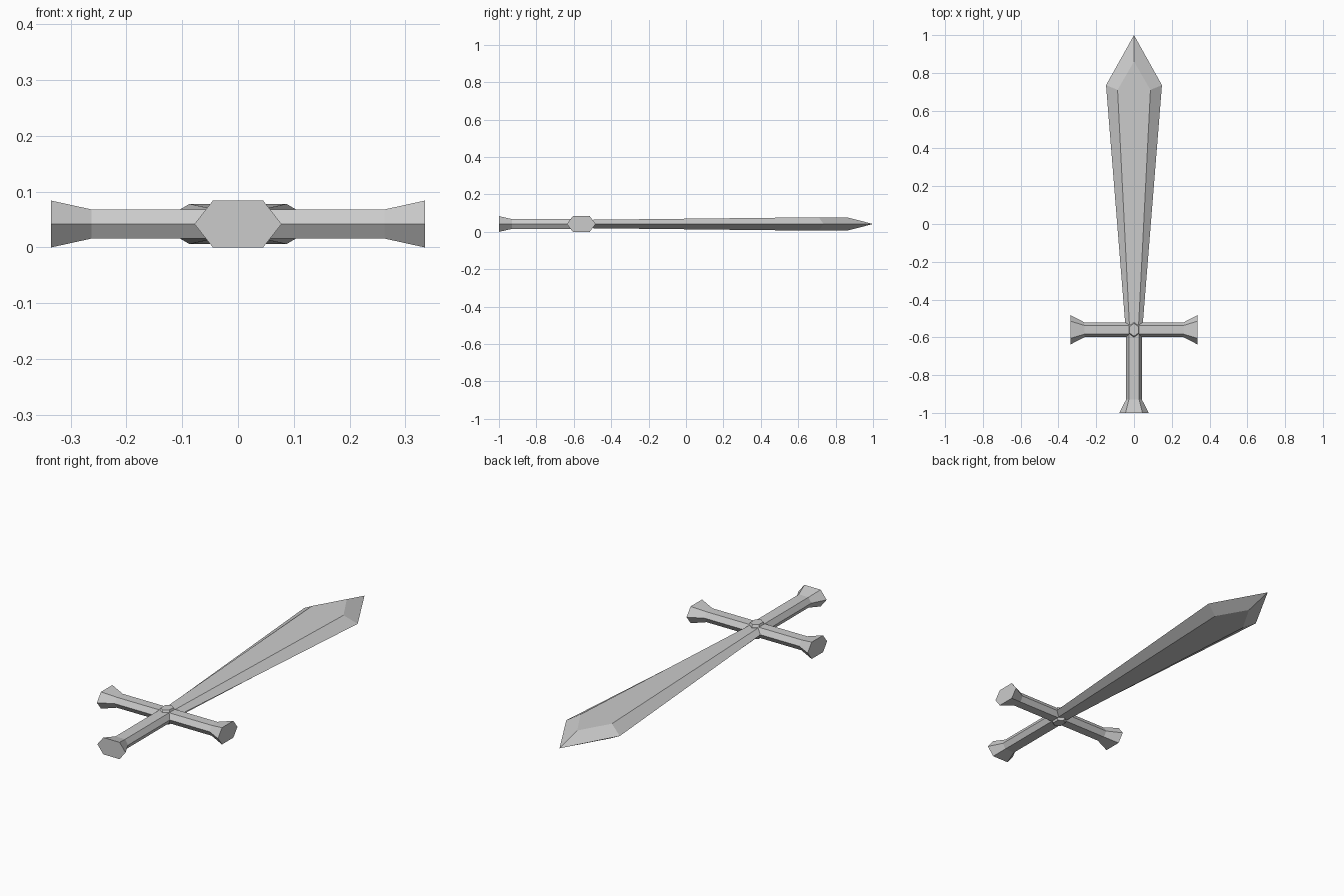
import bpy, bmesh
from mathutils import Vector, Matrix
from math import pi

cube = bpy.data.objects.get("Cube")
if cube:
    bpy.data.objects.remove(cube)

MID = 0.042        # height of the sword's middle plane
GUARD_Y = -0.56    # where guard, grip and blade meet

steel = bpy.data.materials.new("grey steel")
steel.use_nodes = True
colour = (0.6, 0.6, 0.6, 1)
steel.diffuse_color = colour
steel.node_tree.nodes["Principled BSDF"].inputs["Base Color"].default_value = colour


def finish(name, bm, matrix):
    bm.transform(matrix)
    bmesh.ops.recalc_face_normals(bm, faces=bm.faces)
    mesh = bpy.data.meshes.new(name)
    bm.to_mesh(mesh)
    bm.free()
    mesh.materials.append(steel)
    obj = bpy.data.objects.new(name, mesh)
    bpy.context.collection.objects.link(obj)


def hexagon(bm, y, wide, flat, high):
    """Six-sided ring across the y axis."""
    outline = [(wide, 0), (flat, high), (-flat, high),
               (-wide, 0), (-flat, -high), (flat, -high)]
    return [bm.verts.new((x, y, z)) for x, z in outline]


def loft(bm, sections):
    """Skin hexagon sections given as (y, wide, flat, high)."""
    rings = [hexagon(bm, *s) for s in sections]
    for a, b in zip(rings, rings[1:]):
        for i in range(6):
            j = (i + 1) % 6
            bm.faces.new((a[i], a[j], b[j], b[i]))
    bm.faces.new(rings[0])
    return rings


# Grip with a flared pommel
bm = bmesh.new()
rings = loft(bm, [(-1, 0.078, 0.045, 0.042), (-0.93, 0.042, 0.027, 0.026),
                  (GUARD_Y, 0.042, 0.027, 0.026)])
bm.faces.new(rings[-1])
finish("grip", bm, Matrix.Translation((0, 0, MID)))

# Crossguard, flared at both ends
bm = bmesh.new()
end, neck = (0.077, 0.045, 0.042), (0.039, 0.023, 0.026)
rings = loft(bm, [(-0.335, *end), (-0.262, *neck), (0.262, *neck), (0.335, *end)])
bm.faces.new(rings[-1])
finish("crossguard", bm,
       Matrix.Translation((0, GUARD_Y, MID)) @ Matrix.Rotation(pi / 2, 4, "Z"))

# Hexagonal stud through the crossing, chamfered top and bottom
bm = bmesh.new()
stud = [(-0.036, 0.034, 0.017, 0.023), (-0.026, 0.040, 0.020, 0.027),
        (0.026, 0.040, 0.020, 0.027), (0.036, 0.034, 0.017, 0.023)]
rings = loft(bm, stud)
bm.faces.new(rings[-1])
turn = Matrix.Rotation(pi / 2, 4, "Z") @ Matrix.Rotation(pi / 2, 4, "X")
finish("centre_stud", bm, Matrix.Translation((0, GUARD_Y, MID)) @ turn)

# Blade: widening bevelled body, closed by a faceted point
bm = bmesh.new()
root = hexagon(bm, -0.56, 0.044, 0.023, 0.022)
head = hexagon(bm, 0.71, 0.148, 0.087, 0.036)
for i in (0, 3):
    head[i].co.y = 0.735
tip = bm.verts.new((0, 1, 0))
bm.faces.new(root)
peaks = [bm.verts.new((0, 0.86, z)) for z in (0.036, -0.036)]
for side, (a, b) in zip(peaks, ((1, 2), (4, 5))):
    bm.faces.new((root[a], root[b], head[b], side, head[a]))
    for inner in (a, b):
        outer = 0 if inner in (1, 5) else 3
        bm.faces.new((root[outer], root[inner], head[inner], head[outer]))
        bm.faces.new((head[outer], head[inner], side, tip))
finish("blade", bm, Matrix.Translation((0, 0, MID)))
